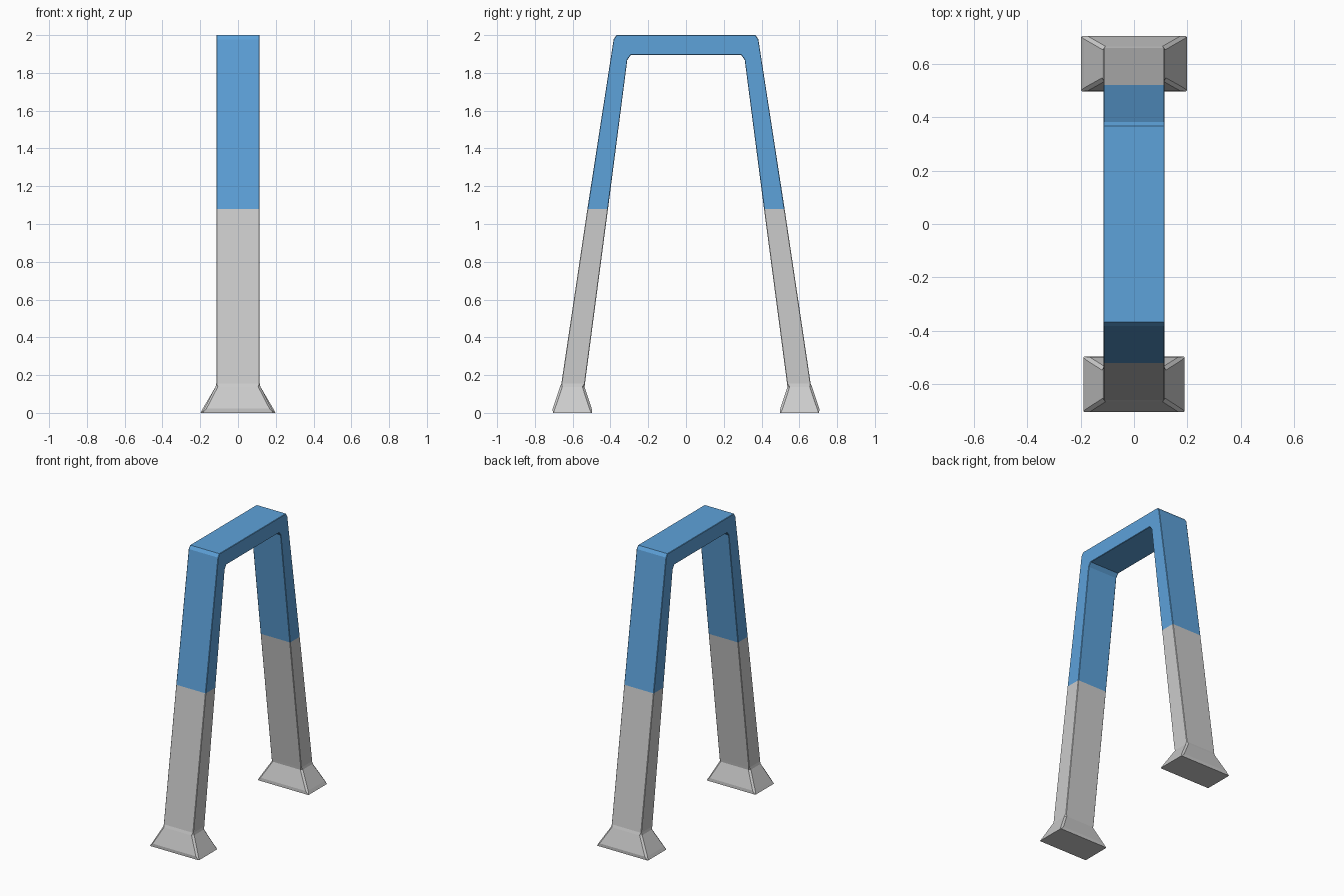
import bpy, bmesh
from mathutils import Vector

if "Cube" in bpy.data.objects:
    bpy.data.objects.remove(bpy.data.objects["Cube"])


def ring(bm, outer, inner, w, c):
    """Chamfered rectangular section between an outer and inner (y, z) point."""
    o, i = Vector(outer), Vector(inner)
    step = (i - o).normalized() * c
    pts = [(w - c, o), (w, o + step), (w, i - step), (w - c, i),
           (c - w, i), (-w, i - step), (-w, o + step), (c - w, o)]
    return [bm.verts.new((x, p.x, p.y)) for x, p in pts]


def loft(name, stations, cap_start=False):
    bm = bmesh.new()
    rings = [ring(bm, *s) for s in stations]
    for a, b in zip(rings, rings[1:]):
        for k in range(8):
            n = (k + 1) % 8
            bm.faces.new((a[k], a[n], b[n], b[k]))
    if cap_start:
        bm.faces.new(rings[0])
    bmesh.ops.recalc_face_normals(bm, faces=bm.faces)
    # Open tubes: make sure the outside faces point outwards
    face = max(bm.faces, key=lambda f: f.calc_center_median().x)
    face.normal_update()
    if face.normal.x < 0:
        bmesh.ops.reverse_faces(bm, faces=bm.faces)
    mesh = bpy.data.meshes.new(name)
    bm.to_mesh(mesh)
    bm.free()
    obj = bpy.data.objects.new(name, mesh)
    bpy.context.collection.objects.link(obj)
    return obj


W, C, JOIN = 0.115, 0.003, 1.08

# Grey lower legs with flared feet
for name, s, foot in (("front_lower_leg", -1, 0.19), ("back_lower_leg", 1, 0.198)):
    loft(name, [
        ((s * 0.705, 0.0), (s * 0.498, 0.0), foot, 0.003),
        ((s * 0.706, 0.022), (s * 0.499, 0.022), foot - 0.011, 0.012),
        ((s * 0.667, 0.138), (s * 0.537, 0.138), W + 0.004, 0.012),
        ((s * 0.660, 0.155), (s * 0.535, 0.155), W, C),
        ((s * 0.522, JOIN), (s * 0.413, JOIN), W, C),
    ], cap_start=True)

# Blue upper arch, one half of the path mirrored to the other
half = [
    ((0.522, JOIN), (0.413, JOIN)),
    ((0.383, 1.978), (0.311, 1.868)),
    ((0.368, 2.0), (0.292, 1.895)),
]
path = [(o, i, W, C) for o, i in half]
path += [((-o[0], o[1]), (-i[0], i[1]), W, C) for o, i in reversed(half)]
arch = loft("upper_arch", path)
blue = bpy.data.materials.new("blue")
blue.diffuse_color = (0.11, 0.36, 0.70, 1)
blue.use_nodes = True
blue.node_tree.nodes["Principled BSDF"].inputs["Base Color"].default_value = blue.diffuse_color
arch.data.materials.append(blue)
